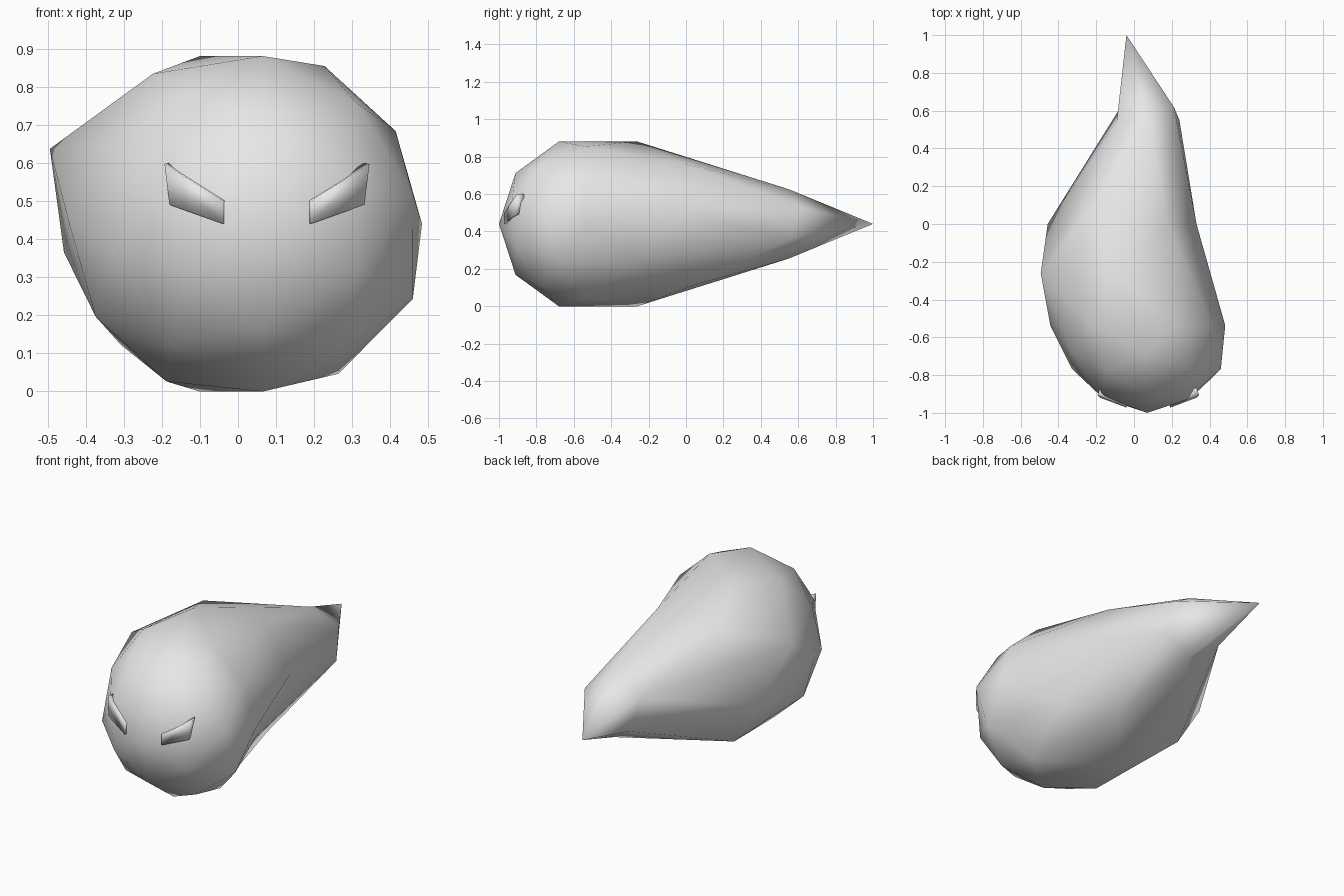
import bpy, bmesh
from mathutils import Vector

cube = bpy.data.objects.get("Cube")
if cube:
    bpy.data.objects.remove(cube, do_unlink=True)

# One plain grey
grey = bpy.data.materials.new("plain_grey")
grey.use_nodes = True
grey.diffuse_color = (0.8, 0.8, 0.8, 1)
grey.node_tree.nodes["Principled BSDF"].inputs["Base Color"].default_value = (0.8, 0.8, 0.8, 1)

RADIUS, MID_Z = 0.463, 0.44
EYE_MID = 0.076

# Spine stations: sphere depth, y, sideways shift, thickness
SPINE = [
    (-1.0, -1.0, 0.07, 1), (-0.5, -0.768, 0.066, 1), (-0.309, -0.68, 0.065, 1),
    (0.0, -0.537, 0.02, 1), (0.309, -0.26, -0.1, 1), (0.5, 0.0, -0.063, 1),
    (0.809, 0.55, 0.075, 0.68), (0.851, 0.62, 0.07, 0.68), (1.0, 1.0, -0.04, 0.68),
]


def spine_at(t):
    t = max(-1.0, min(1.0, t))
    for a, b in zip(SPINE, SPINE[1:]):
        if t <= b[0]:
            f = (t - a[0]) / (b[0] - a[0])
            return [p + (q - p) * f for p, q in zip(a[1:], b[1:])]
    return SPINE[-1][1:]


def finish(name, bm):
    bmesh.ops.recalc_face_normals(bm, faces=bm.faces)
    for face in bm.faces:
        face.smooth = True
    mesh = bpy.data.meshes.new(name)
    bm.to_mesh(mesh)
    bm.free()
    mesh.materials.append(grey)
    obj = bpy.data.objects.new(name, mesh)
    bpy.context.collection.objects.link(obj)
    return obj


# Body: low-poly ball lying on its side, drawn out into a curved tail
bm = bmesh.new()
bmesh.ops.create_icosphere(bm, subdivisions=2, radius=1)
for v in bm.verts:
    up, depth, side = v.co
    y, shift, thick = spine_at(depth)
    v.co = (side * RADIUS * thick + shift, y, MID_Z + up * RADIUS * thick)
finish("body", bm)


# Eyes: slanted four-cornered blocks set into the face
EYE = [(0.116, -0.972, 0.44), (0.116, -0.972, 0.50), (0.269, -0.907, 0.597), (0.256, -0.92, 0.49)]
INWARD = Vector((-0.014, 0.042, 0.003))
for name, side in (("left_eye", 1), ("right_eye", -1)):
    bm = bmesh.new()
    rings = []
    for offset in (Vector(), INWARD):
        corners = [Vector(c) + offset for c in EYE]
        rings.append([bm.verts.new((EYE_MID + side * c.x, c.y, c.z)) for c in corners])
    front, back = rings
    bm.faces.new(front)
    bm.faces.new(back[::-1])
    for i in range(4):
        j = (i + 1) % 4
        bm.faces.new((front[i], back[i], back[j], front[j]))
    finish(name, bm)
